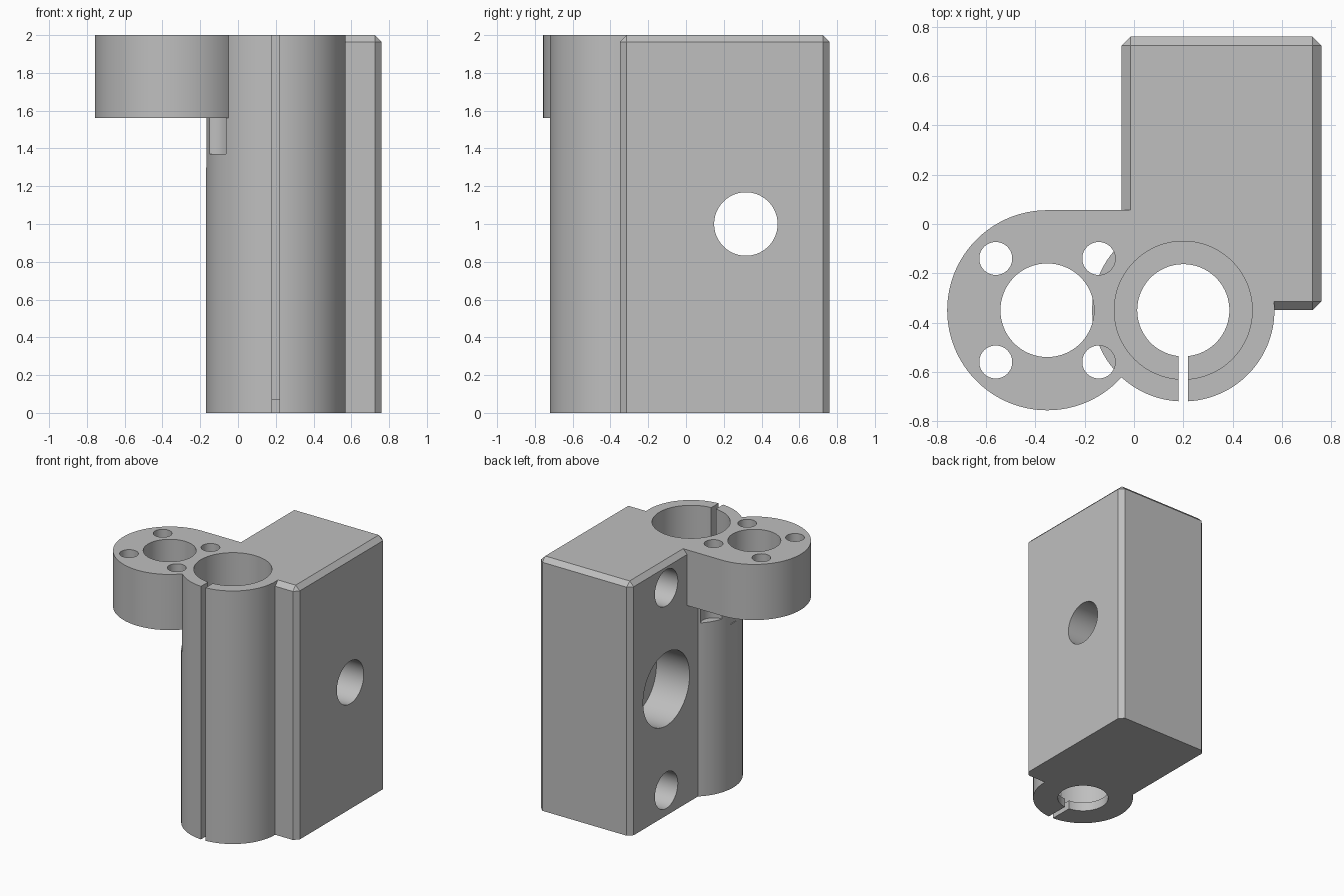
import bpy, bmesh
from math import pi, radians
from mathutils import Matrix, Vector

cube = bpy.data.objects.get("Cube")
if cube:
    bpy.data.objects.remove(cube, do_unlink=True)

grey = bpy.data.materials.new("plain grey")
grey.use_nodes = True
colour = (0.52, 0.52, 0.52, 1)
grey.diffuse_color = colour
grey.node_tree.nodes["Principled BSDF"].inputs["Base Color"].default_value = colour


def finish(name, bm):
    mesh = bpy.data.meshes.new(name)
    bm.to_mesh(mesh)
    bm.free()
    mesh.materials.append(grey)
    ob = bpy.data.objects.new(name, mesh)
    bpy.context.collection.objects.link(ob)
    return ob


def box(name, low, high, chamfer=0):
    low, high = Vector(low), Vector(high)
    bm = bmesh.new()
    bmesh.ops.create_cube(bm, size=1)
    for v in bm.verts:
        v.co = (low + high) / 2 + v.co * (high - low)
    if chamfer:  # every edge except the ones around the base
        edges = [e for e in bm.edges if max(v.co.z for v in e.verts) > low.z + 0.01]
        bmesh.ops.bevel(bm, geom=edges, offset=chamfer, segments=1,
                        affect='EDGES', profile=0.5)
    return finish(name, bm)


def cylinder(name, centre, radius, start, end, axis='Z', sides=96):
    # centre is (x, y) for an upright cylinder, (y, z) for one along x
    bm = bmesh.new()
    bmesh.ops.create_cone(bm, cap_ends=True, segments=sides, radius1=radius,
                          radius2=radius, depth=end - start)
    middle = (start + end) / 2
    if axis == 'Z':
        move = Matrix.Translation((*centre, middle))
    else:
        move = Matrix.Translation((middle, *centre)) @ Matrix.Rotation(pi / 2, 4, 'Y')
    bm.transform(move)
    return finish(name, bm)


def combine(body, tool, operation):
    mod = body.modifiers.new(operation.lower(), 'BOOLEAN')
    mod.operation = operation
    mod.solver = 'EXACT'
    mod.object = tool
    bpy.context.view_layer.objects.active = body
    bpy.ops.object.modifier_apply(modifier=mod.name)
    bpy.data.objects.remove(tool, do_unlink=True)


TOP, SHELF = 2.0, 1.56
TUBE = (0.2, -0.35)
FLANGE = (-0.352, -0.35)

# Chamfered block, upright tube and side flange joined into one casting
bracket = box("clamp_bracket", (-0.05, -0.35, 0), (0.76, 0.76, TOP), 0.036)
for part in (
    cylinder("tube", TUBE, 0.37, 0, TOP, sides=128),
    cylinder("flange", FLANGE, 0.406, SHELF, TOP, sides=128),
    box("flange_web", (FLANGE[0], -0.35, SHELF), (0.0, 0.056, TOP)),
):
    combine(bracket, part, 'UNION')

# Tube bore with a narrower bottom lip, and the clamping slit
cutters = [
    cylinder("bore", TUBE, 0.28, 0.07, 2.1, sides=128),
    cylinder("lip_hole", TUBE, 0.187, -0.1, 0.2),
    box("slit", (0.18, -0.8, -0.1), (0.22, -0.45, 2.1)),
    cylinder("flange_hole", FLANGE, 0.19, 1.3, 2.1),
]

# Four flange screw holes with wider clearance below the flange
for sx in (-1, 1):
    for sy in (-1, 1):
        spot = (FLANGE[0] + sx * 0.209, FLANGE[1] + sy * 0.21)
        cutters.append(cylinder("screw_hole", spot, 0.067, 1.4, 2.1, sides=48))
        cutters.append(cylinder("screw_clearance", spot, 0.093, 1.37, SHELF, sides=48))

# Cross holes in the block: a stepped through hole and two blind holes
cutters.append(cylinder("cross_hole", (0.317, 1.0), 0.168, -0.2, 0.9, 'X'))
cutters.append(cylinder("cross_counterbore", (0.317, 1.0), 0.29, -0.2, 0.24, 'X'))
for z in (0.2, 1.8):
    cutters.append(cylinder("blind_hole", (0.317, z), 0.143, -0.2, 0.45, 'X'))

for cutter in cutters:
    cutter.hide_render = True
    combine(bracket, cutter, 'DIFFERENCE')

# Smooth round walls, crisp edges
bpy.ops.object.select_all(action='DESELECT')
bracket.select_set(True)
bpy.context.view_layer.objects.active = bracket
bpy.ops.object.shade_smooth_by_angle(angle=radians(25))
